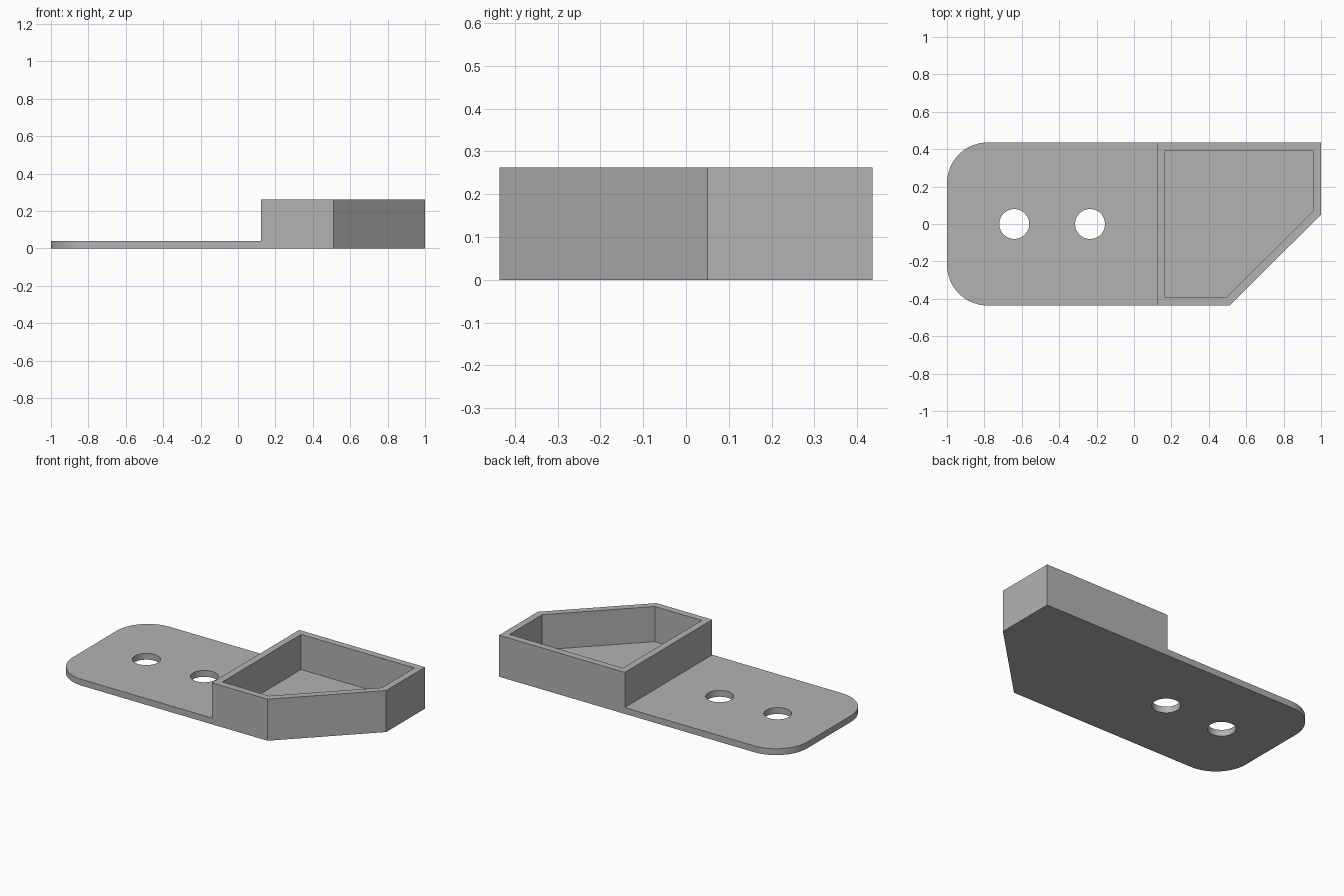
import bpy
import bmesh
from math import sin, cos, pi, radians

cube = bpy.data.objects.get("Cube")
if cube:
    bpy.data.objects.remove(cube, do_unlink=True)

HALF_W, HEIGHT, PLATE, WALL = 0.436, 0.262, 0.04, 0.043
STEP_X, CHAMFER_X, CHAMFER_Y = 0.122, 0.511, 0.05
CORNER_R, HOLE_R = 0.218, 0.08

grey = bpy.data.materials.new("plain grey")
grey.use_nodes = True
colour = (0.45, 0.45, 0.45, 1)
grey.diffuse_color = colour
grey.node_tree.nodes["Principled BSDF"].inputs["Base Color"].default_value = colour


def arc(cx, cy, r, start, end, steps):
    angles = [start + (end - start) * i / steps for i in range(steps + 1)]
    return [(cx + r * cos(a), cy + r * sin(a)) for a in angles]


def prism(name, outline, z0, z1):
    """Extrude a counter-clockwise outline from z0 to z1."""
    bm = bmesh.new()
    base = bm.faces.new([bm.verts.new((x, y, z0)) for x, y in outline])
    top = bmesh.ops.extrude_face_region(bm, geom=[base])["geom"]
    verts = [v for v in top if isinstance(v, bmesh.types.BMVert)]
    bmesh.ops.translate(bm, verts=verts, vec=(0, 0, z1 - z0))
    bmesh.ops.recalc_face_normals(bm, faces=bm.faces)
    mesh = bpy.data.meshes.new(name)
    bm.to_mesh(mesh)
    bm.free()
    mesh.materials.append(grey)
    obj = bpy.data.objects.new(name, mesh)
    bpy.context.collection.objects.link(obj)
    return obj


def cut(target, cutter):
    cutter.hide_render = True
    mod = target.modifiers.new("cut", "BOOLEAN")
    mod.operation, mod.solver, mod.object = "DIFFERENCE", "EXACT", cutter
    bpy.context.view_layer.objects.active = target
    bpy.ops.object.modifier_apply(modifier=mod.name)
    bpy.data.objects.remove(cutter, do_unlink=True)


# Whole outline: rounded at one end, one chamfered corner at the other
cx, cy = CORNER_R - 1, HALF_W - CORNER_R
outline = [(CHAMFER_X, -HALF_W), (1, CHAMFER_Y), (1, HALF_W)]
outline += arc(cx, cy, CORNER_R, pi / 2, pi, 16)
outline += arc(cx, -cy, CORNER_R, pi, 1.5 * pi, 16)
body = prism("mounting_plate_with_tray", outline, 0, HEIGHT)

# Lower the mounting plate beside the tray
step = [(-2, -1), (STEP_X, -1), (STEP_X, 1), (-2, 1)]
cut(body, prism("step_cutter", step, PLATE, 1))

# Hollow the tray, keeping an even wall all round
shift = WALL * (2 ** 0.5 - 1)
x0, x1, y1 = STEP_X + WALL, 1 - WALL, HALF_W - WALL
recess = [(x0, -y1), (CHAMFER_X - shift, -y1),
          (x1, CHAMFER_Y + shift), (x1, y1), (x0, y1)]
cut(body, prism("recess_cutter", recess, PLATE, 1))

# Screw holes
for x in (-0.64, -0.235):
    ring = arc(x, 0, HOLE_R, 0, 2 * pi, 48)[:-1]
    cut(body, prism("hole_cutter", ring, -1, 1))

body.select_set(True)
bpy.ops.object.shade_smooth_by_angle(angle=radians(30))
